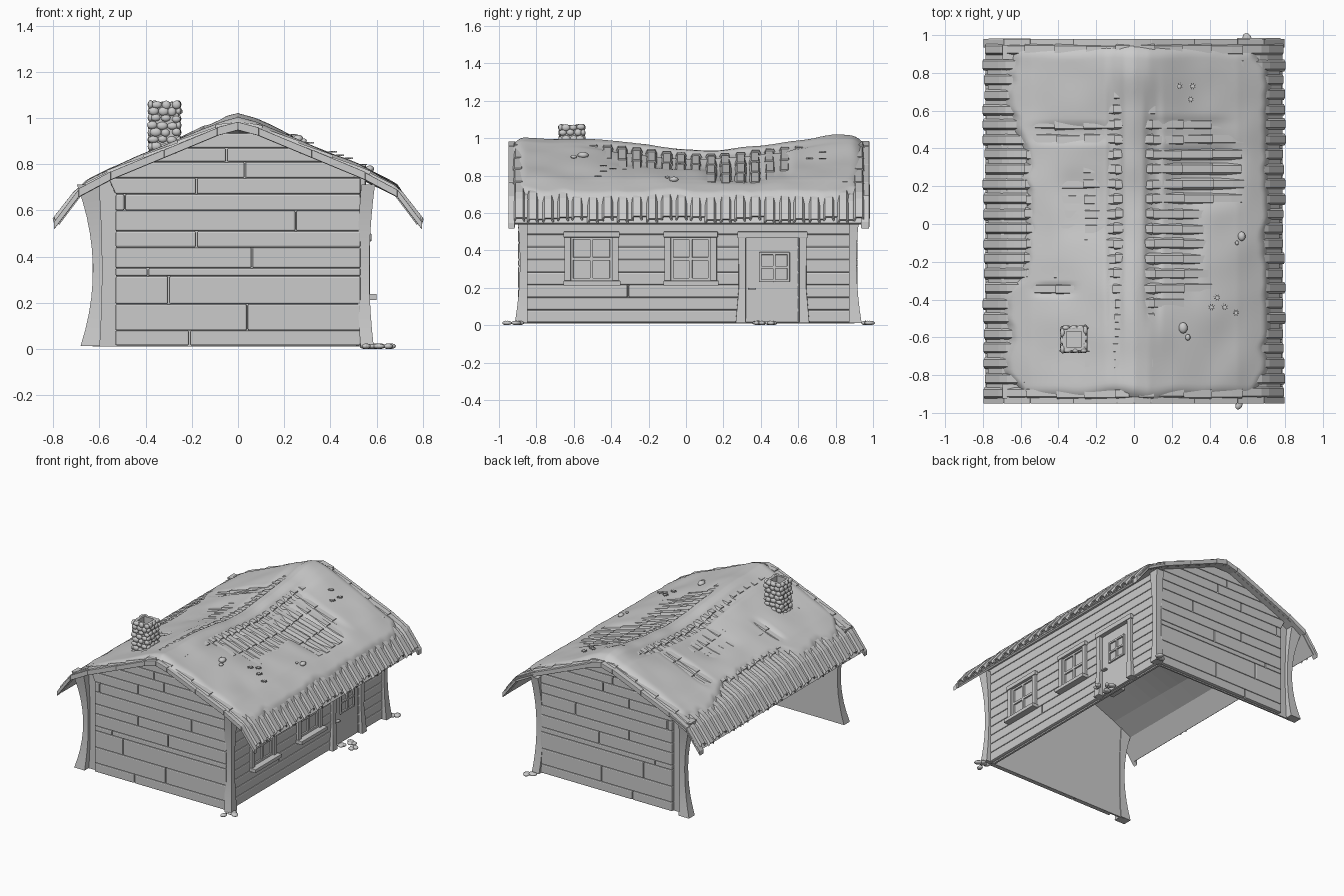
import bpy, bmesh, math, random
from mathutils import Vector, Matrix, noise

random.seed(4)
if "Cube" in bpy.data.objects:
    bpy.data.objects.remove(bpy.data.objects["Cube"])

grey = bpy.data.materials.new("plain grey")
grey.use_nodes = True
grey.diffuse_color = (0.6, 0.6, 0.6, 1)
grey.node_tree.nodes["Principled BSDF"].inputs["Base Color"].default_value = (0.6, 0.6, 0.6, 1)


def finish(name, bm, bevel=0, solid=0, smooth=None):
    bmesh.ops.recalc_face_normals(bm, faces=bm.faces)
    mesh = bpy.data.meshes.new(name)
    bm.to_mesh(mesh)
    bm.free()
    mesh.materials.append(grey)
    ob = bpy.data.objects.new(name, mesh)
    bpy.context.collection.objects.link(ob)
    if solid:
        m = ob.modifiers.new("thickness", 'SOLIDIFY')
        m.thickness, m.offset = solid, -1
    if bevel:
        m = ob.modifiers.new("edges", 'BEVEL')
        m.width, m.segments = bevel, 2
    if smooth:
        bpy.ops.object.select_all(action='DESELECT')
        ob.select_set(True)
        bpy.context.view_layer.objects.active = ob
        bpy.ops.object.shade_smooth_by_angle(angle=math.radians(smooth))
    return ob


def loft(bm, rings, close=True):
    """Bridge rings of points; closed rings get end caps."""
    vs = [[bm.verts.new(p) for p in r] for r in rings]
    n = len(vs[0])
    for a, b in zip(vs, vs[1:]):
        for i in range(n if close else n - 1):
            j = (i + 1) % n
            bm.faces.new((a[i], a[j], b[j], b[i]))
    if close:
        bm.faces.new(vs[0])
        bm.faces.new(vs[-1])


def box(bm, x, y, z):
    loft(bm, [[(x[0], y[0], h), (x[1], y[0], h), (x[1], y[1], h), (x[0], y[1], h)] for h in z])


def stone(bm, at, size, turn=0, detail=2):
    m = Matrix.Translation(at) @ Matrix.Rotation(turn, 4, 'Z') @ Matrix.Diagonal((*size, 1))
    bmesh.ops.create_icosphere(bm, subdivisions=detail, radius=1, matrix=m)


# Roof shape: flared slopes with a sagging ridge
SLOPE = [(0, 0.965), (0.08, 0.945), (0.55, 0.75), (0.69, 0.675), (0.8, 0.53), (1, 0.3)]


def lerp_table(table, v):
    for (a, p), (b, q) in zip(table, table[1:]):
        if v <= b:
            return p + (q - p) * (v - a) / (b - a)
    return table[-1][1]


def roof_z(x, y):
    sag = 0.065 * math.exp(-((y - 0.12) / 0.4) ** 2)
    return lerp_table(SLOPE, abs(x)) - sag * max(0, 1 - abs(x) / 0.6)


# Gable walls: planks clipped to the slope, one butt joint per row
ROWS = [0.015, 0.08, 0.195, 0.315, 0.35, 0.44, 0.51, 0.6, 0.67, 0.74, 0.81, 0.87, 0.935]
JOINTS = [-0.21, 0.04, -0.3, -0.39, 0.06, -0.18, 0.25, -0.49, -0.18, 0.03, -0.05, None]


def limit(z, lo, hi):
    w = hi if z < 0.72 else 0.08 + (0.94 - z) * 0.47 / 0.195
    return max(lo, -w), min(hi, w)


for name, face, inner in (("front", -0.897, -0.865), ("back", 0.918, 0.888)):
    bm = bmesh.new()
    for z0, z1, joint in zip(ROWS, ROWS[1:], JOINTS):
        (a0, b0), (a1, b1) = limit(z0, -0.6, 0.53), limit(z1, -0.6, 0.53)
        parts = [(a0, a1, b0, b1)]
        if joint is not None:
            parts = [(a0, a1, joint - .002, joint - .002), (joint + .002, joint + .002, b0, b1)]
        for l0, l1, r0, r1 in parts:
            loft(bm, [[(l0, y, z0), (r0, y, z0), (r1, y, z1), (l1, y, z1)] for y in (face, inner)])
    finish(name + "_planks", bm, bevel=0.007)
    bm = bmesh.new()
    outline = [(-0.63, 0.01), (0.54, 0.01), (0.54, 0.73), (0.08, 0.93), (-0.08, 0.93), (-0.63, 0.71)]
    loft(bm, [[(x, y, z) for x, z in outline] for y in (inner, inner + (0.012 if face < 0 else -0.012))])
    finish(name + "_wall_lining", bm)

# Side wall: planks interrupted by the openings (y from, y to, z from, z to)
OPENINGS = [(-0.65, -0.36, 0.22, 0.5), (-0.115, 0.165, 0.22, 0.5), (0.29, 0.63, 0, 0.5)]
bm = bmesh.new()
z = 0.015
while z < 0.7:
    spans = [(-0.885, 0.905)]
    for a, b, lo, hi in OPENINGS:
        if z + 0.05 > lo and z + 0.02 < hi:
            spans = [s for p, q in spans for s in ((p, min(q, a + .03)), (max(p, b - .03), q)) if s[1] > s[0]]
    if 0.14 < z < 0.17:
        p, q = spans[0]
        spans = [(p, -0.312), (-0.308, q)] + spans[1:]
    for p, q in spans:
        box(bm, (0.525, 0.553), (p, q), (z, z + 0.067))
    z += 0.067
finish("side_planks", bm, bevel=0.008)
bm = bmesh.new()
box(bm, (0.51, 0.525), (-0.88, 0.9), (0.01, 0.72))
finish("side_wall_lining", bm)

# Curved corner posts
bm = bmesh.new()
for sx in (-1, 1):
    for sy in (-1, 1):
        rings = []
        for i in range(11):
            h = 0.012 + 0.07 * i
            curve = (h - 0.34) ** 2
            xo = -0.628 - 0.5 * curve if sx < 0 else 0.568 + 0.18 * curve
            xi = -0.587 - 0.1 * curve if sx < 0 else 0.517 + 0.12 * curve
            yo = sy * (0.9 + 0.25 * curve) + 0.012
            yi = sy * 0.86 + 0.012
            rings.append([(xi, yi, h), (xo, yi, h), (xo, yo, h), (xi, yo, h)])
        loft(bm, rings)
finish("corner_posts", bm, smooth=40)


def glazing(bm, x, a, b, lo, hi, w):
    """Sash with a cross bar and a pane behind it."""
    box(bm, (x - 0.03, x - 0.012), (a, b), (lo, hi))
    m, n = (a + b) / 2, (lo + hi) / 2
    for p, q in ((a, a + w), (m - w / 2, m + w / 2), (b - w, b)):
        box(bm, (x - 0.02, x), (p, q), (lo, hi))
    for p, q in ((lo, lo + w), (n - w / 2, n + w / 2), (hi - w, hi)):
        box(bm, (x - 0.02, x - 0.001), (a, b), (p, q))


# Windows
for k, (a, b, lo, hi) in enumerate(OPENINGS[:2]):
    bm = bmesh.new()
    glazing(bm, 0.557, a + 0.03, b - 0.03, lo + 0.015, hi - 0.025, 0.018)
    for p, q in ((a, a + 0.034), (b - 0.034, b)):
        box(bm, (0.525, 0.57), (p, q), (lo, hi - 0.01))
    box(bm, (0.525, 0.577), (a - 0.005, b + 0.005), (hi - 0.03, hi))
    box(bm, (0.525, 0.6), (a - 0.005, b + 0.01), (lo - 0.008, lo + 0.018))
    finish("window_%d" % (k + 1), bm, bevel=0.003)

# Door with splayed frame, small window and handle
bm = bmesh.new()
box(bm, (0.525, 0.545), (0.31, 0.61), (0.015, 0.48))
glazing(bm, 0.557, 0.39, 0.555, 0.23, 0.39, 0.014)
box(bm, (0.545, 0.57), (0.335, 0.375), (0.19, 0.2))
for side, edge in ((-1, 0.32), (1, 0.605)):
    loft(bm, [[(x, edge, h), (x, edge + side * w, h), (0.525, edge + side * w, h), (0.525, edge, h)]
              for h, w, x in ((0.012, 0.055, 0.58), (0.2, 0.038, 0.57), (0.5, 0.04, 0.572))])
box(bm, (0.525, 0.577), (0.275, 0.65), (0.465, 0.5))
finish("door", bm, bevel=0.003)

# Roof tiles: overlapping faceted barrels in courses
COURSES = [(0.02, 0.11), (0.09, 0.265), (0.245, 0.42), (0.4, 0.58), (0.55, 0.8)]
PITCH, COUNT = 0.079, 24


def tile(bm, side, x0, x1, y, half, rise):
    rings = []
    steps = 6 if x1 > 0.7 else 3
    for i in range(steps + 1):
        t = i / steps
        x = x0 + (x1 - x0) * t
        h = roof_z(x, y) + 0.01 * t
        # the flared end also leans outwards
        rings.append([(side * (x + 0.3 * r), y + half * u, h + r)
                      for u, r in ((-1, 0), (-0.62, rise), (0.62, rise), (1, 0))])
    loft(bm, rings, close=False)


for side, name in ((-1, "left"), (1, "right")):
    bm = bmesh.new()
    for x0, x1 in COURSES:
        for i in range(COUNT):
            y = -0.895 + PITCH * i + random.uniform(-0.004, 0.004)
            end = x1 - 0.006 + random.uniform(-0.012, 0.004)
            tile(bm, side, x0, end, y, 0.031, 0.02)
            if x1 > 0.7:
                tile(bm, side, x0, end - 0.012, y + PITCH / 2, 0.02, 0.004)
    finish(name + "_roof_tiles", bm, solid=0.009)

# Roof deck under the tiles
bm = bmesh.new()
xs = [s * x for s, x in [(-1, .785), (-1, .69), (-1, .55), (-1, .3), (-1, .08), (1, 0),
                         (1, .08), (1, .3), (1, .55), (1, .69), (1, .785)]]
ys = [-0.93 + 0.0945 * i for i in range(21)]
loft(bm, [[(x, y, roof_z(x, y) - 0.004) for x in xs] for y in ys], close=False)
finish("roof_deck", bm, solid=0.014)

# Verge boards along both gables
bm = bmesh.new()
EDGE = [0.0, 0.09, 0.32, 0.55, 0.69, 0.797]
for y0, y1 in ((-0.95, -0.915), (0.935, 0.98)):
    for side in (-1, 1):
        for a, b in zip(EDGE, EDGE[1:]):
            jit = random.uniform(0, 0.006)
            loft(bm, [[(side * a, y, lerp_table(SLOPE, a) - 0.018), (side * b, y, lerp_table(SLOPE, b) - 0.018),
                       (side * b, y, lerp_table(SLOPE, b) + 0.014 + jit),
                       (side * a, y, lerp_table(SLOPE, a) + 0.014 + jit)] for y in (y0, y1)])
finish("verge_boards", bm, bevel=0.003)

# Soft blanket over the tiles, worn thin where tiles show through
# (x, y, half width, half length, depth)
WORN = [(0.1, 0.1, 0.04, 0.55, .022), (-0.1, 0.1, 0.04, 0.75, .022), (0.36, 0.27, 0.2, 0.16, .034),
        (0.22, -0.15, 0.13, 0.26, .022), (-0.27, 0.1, 0.12, 0.16, .013), (-0.33, 0.48, 0.2, 0.05, .018),
        (-0.42, -0.35, 0.1, 0.03, .018), (0.3, 0.5, 0.2, 0.06, .016)]


def cover(x, y):
    d = 0.035 + 0.009 * noise.noise((x * 5, y * 5, 0))
    for cx, cy, w, l, depth in WORN:
        d -= depth * math.exp(-((x - cx) / w) ** 4 - ((y - cy) / l) ** 4)
    return d + 0.025 * math.exp(-((y - 0.83) / 0.16) ** 2 - (x / 0.25) ** 2)


bm = bmesh.new()
N = 110
rings = []
for i in range(N + 1):
    y = -0.925 + 1.875 * i / N
    wob = 0.035 * noise.noise((y * 6, 3, 0)) + 0.02 * noise.noise((y * 15, 8, 0))
    corner = 0.1 * max(0, abs(y - 0.01) / 0.935 - 0.85) / 0.15
    left = -0.68 + wob + corner + 0.11 * math.exp(-((y - 0.1) / 0.42) ** 6)
    right = 0.72 + 0.035 * noise.noise((y * 5, 12, 0)) + 0.02 * noise.noise((y * 13, 5, 0)) - corner
    ring = []
    for j in range(N + 1):
        t = j / N
        x = left + (right - left) * t
        yy = y + (0.03 * noise.noise((x * 5, 1, y)) - 0.01) * (1 if y > 0 else -1) * max(0, abs(y) - 0.7) / 0.25
        rim = min(t, 1 - t, i / N, 1 - i / N) / 0.035
        drop = 0.03 * max(0, 1 - rim) ** 2
        ring.append((x, yy, roof_z(x, yy) + cover(x, yy) - drop))
    rings.append(ring)
loft(bm, rings, close=False)
finish("roof_blanket", bm, smooth=60)

# Chimney: hollow core clad in rounded stones
CX, CY = -0.318, -0.61
bm = bmesh.new()
for a, b in ((-0.06, -0.04), (0.04, 0.06)):
    box(bm, (CX + a, CX + b), (CY - 0.06, CY + 0.06), (0.78, 1.07))
    box(bm, (CX - 0.04, CX + 0.04), (CY + a, CY + b), (0.78, 1.07))
box(bm, (CX - 0.04, CX + 0.04), (CY - 0.04, CY + 0.04), (0.78, 0.98))
finish("chimney_core", bm)
bm = bmesh.new()
for row in range(8):
    for face in range(4):
        turn = face * math.pi / 2
        for k in range(3):
            u = -0.046 + 0.042 * k + (0.01 if row % 2 else -0.004) + random.uniform(-0.005, 0.005)
            off = Matrix.Rotation(turn, 4, 'Z') @ Vector((u, -0.06, 0))
            at = (CX + off.x, CY + off.y, 0.845 + 0.0305 * row + random.uniform(-0.004, 0.004))
            stone(bm, at, (random.uniform(0.019, 0.026), 0.013, random.uniform(0.015, 0.02)), turn)
finish("chimney_stones", bm, smooth=60)

# Ground stones by the corners and the door
bm = bmesh.new()
for cx, cy, count, spread in ((0.58, -0.93, 6, 0.05), (0.575, 0.95, 5, 0.035), (0.62, 0.4, 9, 0.07)):
    for k in range(count):
        r = random.uniform(0.018, 0.034)
        at = (cx + random.uniform(-0.8, 0.8) * spread, cy + random.uniform(-1, 1) * spread, 0.012)
        stone(bm, at, (r, r * 0.75, 0.012), random.uniform(0, 3))
finish("ground_stones", bm, smooth=60)

# Pebbles and small flowers on the roof
bm = bmesh.new()
for x, y, r in ((0.57, -0.065, 0.025), (0.545, -0.1, 0.012), (0.26, -0.55, 0.03), (0.285, -0.6, 0.017)):
    stone(bm, (x, y, roof_z(x, y) + cover(x, y) + 0.006), (r * 0.8, r, r * 0.6))
finish("roof_pebbles", bm, smooth=60)
bm = bmesh.new()
for x, y in ((0.24, 0.73), (0.31, 0.73), (0.3, 0.66), (0.41, -0.44), (0.48, -0.44), (0.54, -0.47), (0.44, -0.39)):
    h = roof_z(x, y) + cover(x, y)
    rings = []
    for dz in (0.008, 0.014):
        rings.append([(x + r * math.cos(a), y + r * math.sin(a), h + dz)
                      for k in range(16) for a, r in [(k * math.pi / 8, 0.02 if k % 2 else 0.009)]])
    loft(bm, rings)
finish("roof_flowers", bm)
